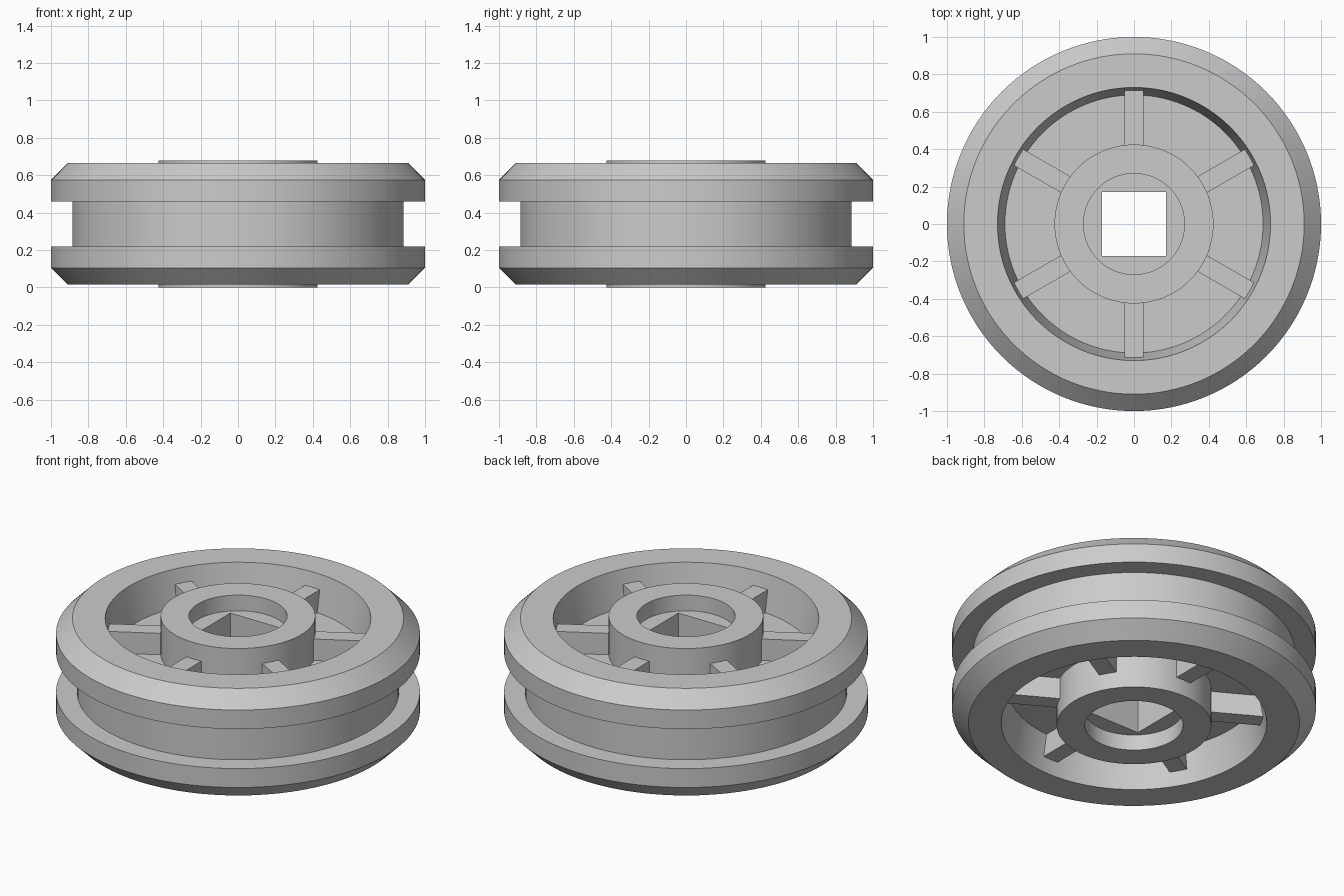
import bpy, bmesh
from math import pi, sin, cos, radians

if "Cube" in bpy.data.objects:
    bpy.data.objects.remove(bpy.data.objects["Cube"])

SEG = 128
MID = 0.34  # the wheel is mirrored about this height


def add_object(name, bm):
    bmesh.ops.recalc_face_normals(bm, faces=bm.faces)
    mesh = bpy.data.meshes.new(name)
    bm.to_mesh(mesh)
    bm.free()
    obj = bpy.data.objects.new(name, mesh)
    bpy.context.collection.objects.link(obj)
    return obj


def activate(obj):
    bpy.ops.object.select_all(action='DESELECT')
    obj.select_set(True)
    bpy.context.view_layer.objects.active = obj


def lathe(name, upper):
    """Revolve an upper half profile (radius, z) and its mirror image about z."""
    profile = upper + [(r, 2 * MID - z) for r, z in reversed(upper)]
    bm = bmesh.new()
    rings = []
    for r, z in profile:
        if r == 0:
            rings.append([bm.verts.new((0, 0, z))] * SEG)
        else:
            rings.append([bm.verts.new((r * cos(2 * pi * i / SEG), r * sin(2 * pi * i / SEG), z))
                          for i in range(SEG)])
    n = len(rings)
    for k in range(n):
        a, b = rings[k], rings[(k + 1) % n]
        if a[0] is a[1] and b[0] is b[1]:
            continue  # both on the axis
        for i in range(SEG):
            j = (i + 1) % SEG
            bm.faces.new(list(dict.fromkeys((a[i], a[j], b[j], b[i]))))
    return add_object(name, bm)


def box(name, lo, hi, angle=0.0):
    bm = bmesh.new()
    bmesh.ops.create_cube(bm, size=1)
    for v in bm.verts:
        x, y, z = [l + (c + 0.5) * (h - l) for c, l, h in zip(v.co, lo, hi)]
        v.co = (x * cos(angle) - y * sin(angle), x * sin(angle) + y * cos(angle), z)
    return add_object(name, bm)


# Grooved, chamfered rim with the thin web inside it
rim = lathe("rim_and_web", [(0.42, 0.45), (0.69, 0.45), (0.73, 0.665), (0.91, 0.665),
                            (1.0, 0.575), (1.0, 0.46), (0.885, 0.46)])

# Hub with a round counterbore on each side
hub = lathe("hub", [(0, 0.585), (0.27, 0.585), (0.27, 0.68), (0.425, 0.68)][::-1])

# Square axle hole through the hub
cutter = box("axle_hole_cutter", (-0.172, -0.172, -0.2), (0.172, 0.172, 0.9))
cutter.hide_render = True
mod = hub.modifiers.new("axle_hole", 'BOOLEAN')
mod.operation = 'DIFFERENCE'
mod.solver = 'EXACT'
mod.object = cutter
activate(hub)
bpy.ops.object.modifier_apply(modifier=mod.name)
bpy.data.objects.remove(cutter)

# Six spokes standing proud of the web on both sides
for k in range(6):
    box(f"spoke_{k + 1}", (0.41, -0.05, 0.10), (0.717, 0.05, 0.58), radians(30 + 60 * k))

for obj in (rim, hub):
    activate(obj)
    bpy.ops.object.shade_smooth_by_angle(angle=radians(20))
